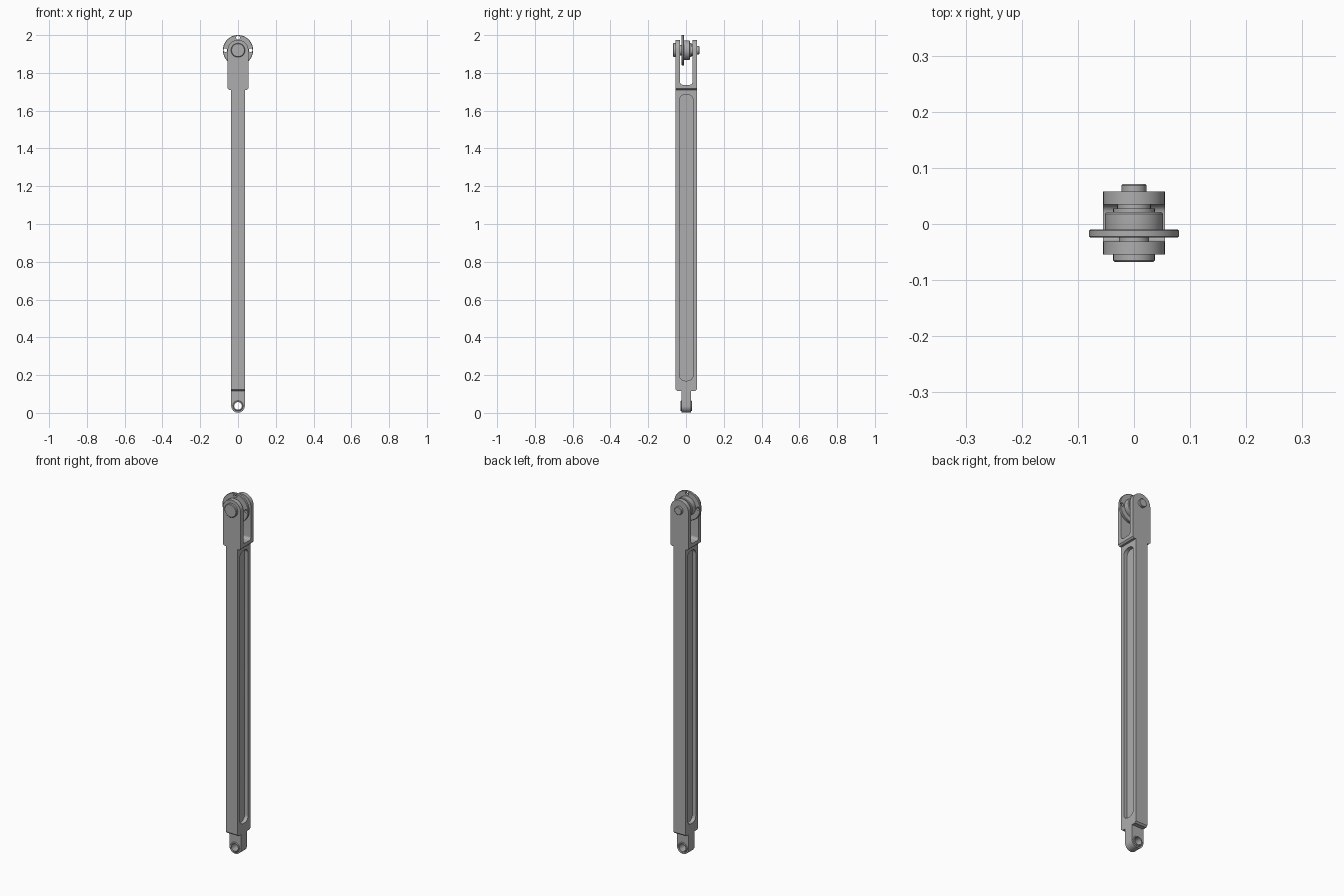
import bpy, bmesh
from math import sin, cos, pi
from mathutils import Vector

cube = bpy.data.objects.get("Cube")
if cube:
    bpy.data.objects.remove(cube, do_unlink=True)

steel = bpy.data.materials.new("steel grey")
steel.use_nodes = True
GREY = (0.42, 0.42, 0.42, 1)
steel.diffuse_color = GREY
steel.node_tree.nodes["Principled BSDF"].inputs["Base Color"].default_value = GREY

MID = 0.0015      # centre of the rod in depth
AXLE = 1.92       # height of the wheel axle
EYE = 0.037       # height of the lower eye


def finish(name, bm):
    bmesh.ops.recalc_face_normals(bm, faces=bm.faces)
    mesh = bpy.data.meshes.new(name)
    bm.to_mesh(mesh)
    bm.free()
    mesh.materials.append(steel)
    obj = bpy.data.objects.new(name, mesh)
    bpy.context.collection.objects.link(obj)
    return obj


def arc(cx, cz, r, start, end, steps=24):
    """Points along an arc, angles in half turns."""
    return [(cx + r * cos(pi * (start + (end - start) * i / steps)),
             cz + r * sin(pi * (start + (end - start) * i / steps)))
            for i in range(steps + 1)]


def prism(name, outline, axis, lo, hi):
    """Extrude a (horizontal, z) outline along x or y."""
    bm = bmesh.new()
    place = (lambda u, z: (lo, u, z)) if axis == "x" else (lambda u, z: (u, lo, z))
    face = bm.faces.new([bm.verts.new(place(u, z)) for u, z in outline])
    ext = bmesh.ops.extrude_face_region(bm, geom=[face])
    step = Vector((hi - lo, 0, 0)) if axis == "x" else Vector((0, hi - lo, 0))
    bmesh.ops.translate(bm, vec=step,
                        verts=[v for v in ext["geom"] if isinstance(v, bmesh.types.BMVert)])
    return finish(name, bm)


def lathe(name, profile, z, steps=48):
    """Turn a closed (y, radius) profile around a y axis at height z."""
    bm = bmesh.new()
    verts = [bm.verts.new((r, y, z)) for y, r in profile]
    edges = [bm.edges.new((verts[i - 1], verts[i])) for i in range(len(verts))]
    bmesh.ops.spin(bm, geom=verts + edges, cent=(0, 0, z), axis=(0, 1, 0),
                   angle=2 * pi, steps=steps)
    bmesh.ops.remove_doubles(bm, verts=bm.verts, dist=1e-5)
    return finish(name, bm)


def cut(obj, *cutters):
    for cutter in cutters:
        mod = obj.modifiers.new("cut", "BOOLEAN")
        mod.operation = "DIFFERENCE"
        mod.solver = "EXACT"
        mod.object = cutter
        bpy.context.view_layer.objects.active = obj
        bpy.ops.object.modifier_apply(modifier=mod.name)
        bpy.data.objects.remove(cutter, do_unlink=True)


def slot(cx, bottom, top, half, r):
    """Upright rounded rectangle."""
    return (arc(cx - half + r, bottom + r, r, 1, 1.5, 8) +
            arc(cx + half - r, bottom + r, r, 1.5, 2, 8) +
            arc(cx + half - r, top - r, r, 0, 0.5, 8) +
            arc(cx - half + r, top - r, r, 0.5, 1, 8))


# Rod with a long milled pocket in each side
y0, y1, c = MID - 0.056, MID + 0.056, 0.008
rod = prism("rod", [(y0, 0.117 + c), (y0 + c, 0.117), (y1 - c, 0.117),
                    (y1, 0.117 + c), (y1, 1.72), (y0, 1.72)], "x", -0.036, 0.036)
for side in (-1, 1):
    cut(rod, prism("pocket_cutter", slot(MID, 0.17, 1.685, 0.036, 0.03),
                   "x", side * 0.015, side * 0.06))

# Fork with a round top and an open slot
fork = prism("fork", arc(0, AXLE, 0.055, 0, 1) +
             [(-0.055, 1.71 + c), (-0.055 + c, 1.71), (0.055 - c, 1.71), (0.055, 1.71 + c)],
             "y", y0, y1)
cut(fork, prism("slot_cutter", slot(MID, 1.737, 2.1, 0.033, 0.015), "x", -0.1, 0.1))

# Lower lug with its bored eye and bushing
lug = prism("lower_lug", arc(0, EYE, 0.036, 1, 2) + [(0.036, 0.13), (-0.036, 0.13)],
            "y", MID - 0.026, MID + 0.026)
cut(lug, prism("eye_cutter", arc(0, EYE, 0.022, 0, 2 - 2 / 32, 31), "y", -0.1, 0.1))
bushing = lathe("eye_bushing", [(MID - 0.031, 0.02), (MID - 0.031, 0.025),
                                (MID - 0.028, 0.028), (MID + 0.028, 0.028),
                                (MID + 0.031, 0.025), (MID + 0.031, 0.02)], EYE)

# Axle pin with a wide front head
pin = lathe("axle_pin", [(-0.068, 0), (-0.068, 0.034), (-0.065, 0.037), (-0.053, 0.037),
                         (-0.053, 0.022), (0.069, 0.022), (0.071, 0.02), (0.071, 0)], AXLE)

# Wheel hub with spacer collars on both sides
hub = lathe("wheel_hub", [(-0.031, 0.02), (-0.031, 0.027), (-0.022, 0.027), (-0.022, 0.05),
                          (-0.012, 0.052), (0.018, 0.052), (0.021, 0.049), (0.021, 0.037),
                          (0.028, 0.037), (0.028, 0.03), (0.035, 0.03), (0.035, 0.02)], AXLE)

# Thin flange with four small holes
flange = lathe("wheel_flange", [(-0.024, 0.03), (-0.024, 0.078), (-0.022, 0.08),
                                (-0.012, 0.08), (-0.010, 0.078), (-0.010, 0.03)], AXLE, 64)
for k in range(4):
    hx, hz = 0.067 * cos(k * pi / 2), AXLE + 0.067 * sin(k * pi / 2)
    cut(flange, prism("hole_cutter", arc(hx, hz, 0.01, 0, 2 - 2 / 16, 15), "y", -0.05, 0.02))

# Smooth round faces, keep machined edges crisp
bpy.ops.object.select_all(action="DESELECT")
for obj in (rod, fork, lug, bushing, pin, hub, flange):
    obj.select_set(True)
    bpy.context.view_layer.objects.active = obj
bpy.ops.object.shade_smooth_by_angle(angle=pi / 6)
